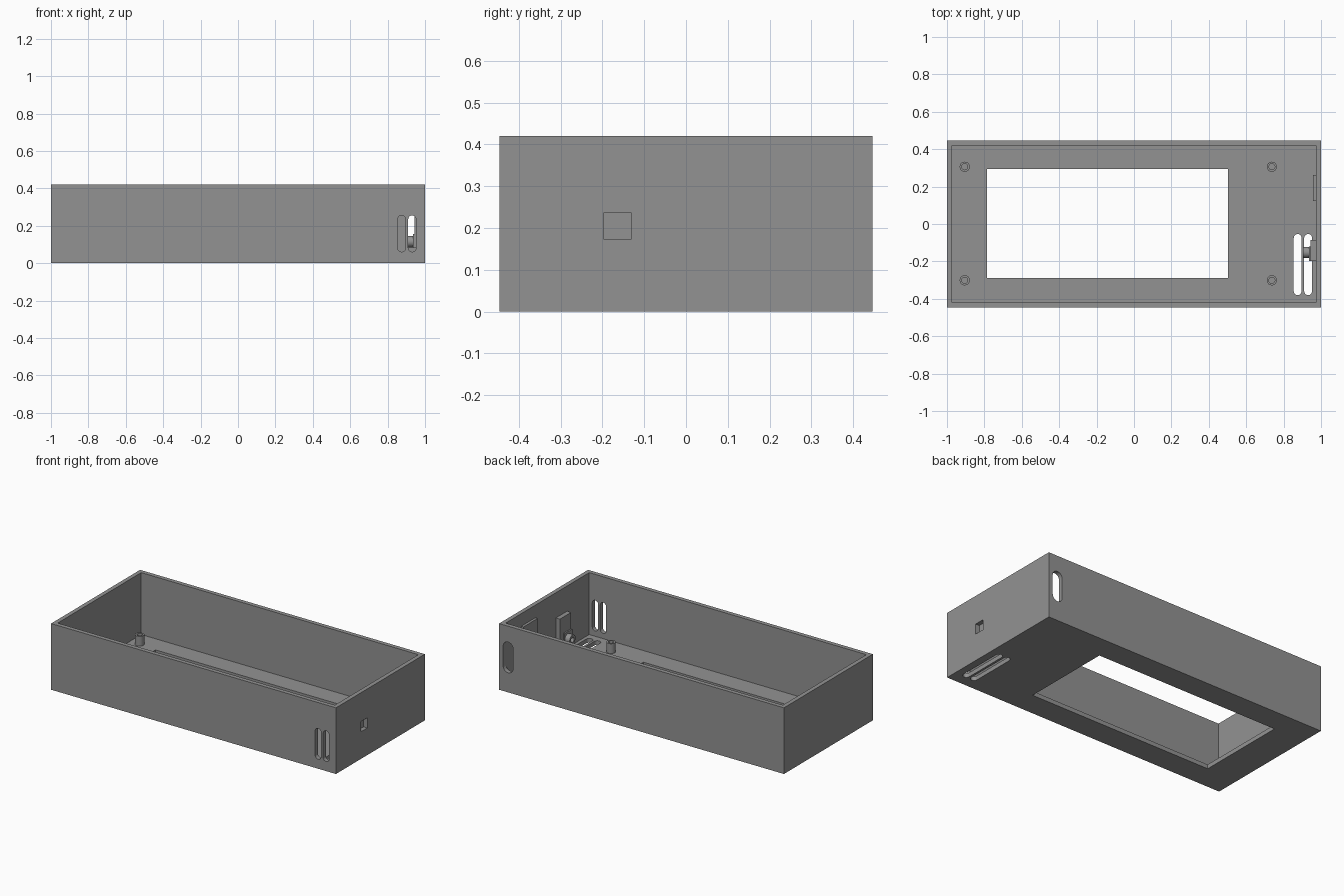
import bpy, bmesh, math
from mathutils import Matrix, Vector

if "Cube" in bpy.data.objects:
    bpy.data.objects.remove(bpy.data.objects["Cube"])

W, D, H = 1.0, 0.446, 0.42      # half width, half depth, height
T = 0.027                       # wall and floor thickness

grey = bpy.data.materials.new("mid_grey")
grey.diffuse_color = (0.29, 0.29, 0.29, 1)
grey.use_nodes = True
grey.node_tree.nodes["Principled BSDF"].inputs["Base Color"].default_value = grey.diffuse_color


def finish(name, bm):
    bmesh.ops.recalc_face_normals(bm, faces=bm.faces)
    me = bpy.data.meshes.new(name)
    bm.to_mesh(me)
    bm.free()
    me.materials.append(grey)
    ob = bpy.data.objects.new(name, me)
    bpy.context.collection.objects.link(ob)
    return ob


def box(name, x, y, z):
    bm = bmesh.new()
    bmesh.ops.create_cube(bm, size=1)
    for v in bm.verts:
        v.co = Vector([a + (b - a) * (c + 0.5) for (a, b), c in zip((x, y, z), v.co)])
    return finish(name, bm)


def slot(name, centre, width, length, depth, rot):
    """Rounded slot prism, long along local y, extruded along local z."""
    bm = bmesh.new()
    r, n, verts = width / 2, 10, []
    for end in (0, 1):
        for i in range(n + 1):
            a = math.pi * (end + i / n)
            off = (length / 2 - r) * (1 if end == 0 else -1)
            verts.append(bm.verts.new((r * math.cos(a), off + r * math.sin(a), -depth / 2)))
    f = bm.faces.new(verts)
    ext = bmesh.ops.extrude_face_region(bm, geom=[f])
    bmesh.ops.translate(bm, vec=(0, 0, depth),
                        verts=[g for g in ext["geom"] if isinstance(g, bmesh.types.BMVert)])
    bmesh.ops.transform(bm, matrix=Matrix.Translation(centre) @ rot, verts=bm.verts)
    return finish(name, bm)


def tube(name, centre, r_out, r_in, height, rot=Matrix()):
    """Tube along local z, starting at the given centre."""
    bm = bmesh.new()
    n, rings = 32, []
    for r, z in ((r_out, 0), (r_out, height), (r_in, height), (r_in, 0)):
        rings.append([bm.verts.new((r * math.cos(2 * math.pi * i / n),
                                    r * math.sin(2 * math.pi * i / n), z)) for i in range(n)])
    for k in range(4):
        a, b = rings[k], rings[(k + 1) % 4]
        for i in range(n):
            j = (i + 1) % n
            bm.faces.new((a[i], a[j], b[j], b[i]))
    bmesh.ops.transform(bm, matrix=Matrix.Translation(centre) @ rot, verts=bm.verts)
    ob = finish(name, bm)
    bpy.ops.object.select_all(action='DESELECT')
    ob.select_set(True)
    bpy.context.view_layer.objects.active = ob
    bpy.ops.object.shade_smooth_by_angle(angle=math.radians(35))
    return ob


# Open-topped case
case = box("case", (-W, W), (-D, D), (0, H))

# Cutters: cavity, display window, wall port, vent slots
flat, upright = Matrix(), Matrix.Rotation(math.pi / 2, 4, 'X')
cutters = [
    box("cavity_cutter", (-W + T, W - T), (-D + T, D - T), (T, H + 0.1)),
    box("window_cutter", (-0.785, 0.502), (-0.29, 0.295), (-0.1, 0.1)),
    box("port_cutter", (0.95, 1.1), (-0.196, -0.131), (0.172, 0.237)),
    slot("back_slot_cutter", (0.937, D, 0.222), 0.07, 0.195, 0.12, upright),
]
for x in (0.875, 0.931):
    cutters.append(slot("front_slot_cutter", (x, -D, 0.158), 0.042, 0.195, 0.12, upright))
    cutters.append(slot("floor_slot_cutter", (x, -0.217, 0), 0.042, 0.327, 0.12, flat))
for c in cutters:
    c.hide_render = True
    c.hide_viewport = True
    m = case.modifiers.new(c.name, 'BOOLEAN')
    m.operation, m.solver, m.object = 'DIFFERENCE', 'EXACT', c

# Screw standoffs on the floor
for x in (-0.905, 0.737):
    for y in (-0.301, 0.306):
        tube("standoff", (x, y, T), 0.027, 0.016, 0.062)

# Switch behind the port, with its round stem, and a plate on the same wall
box("switch_body", (0.936, W - T), (-0.197, -0.12), (0.08, 0.157))
box("switch_post", (0.945, W - T), (-0.197, -0.085), (0.08, 0.26))
to_left = Matrix.Rotation(-math.pi / 2, 4, 'Y')
tube("switch_stem", (0.94, -0.152, 0.115), 0.03, 0.016, 0.037, to_left)
box("wall_plate", (0.957, W - T), (0.122, 0.262), (0.1, 0.34))
